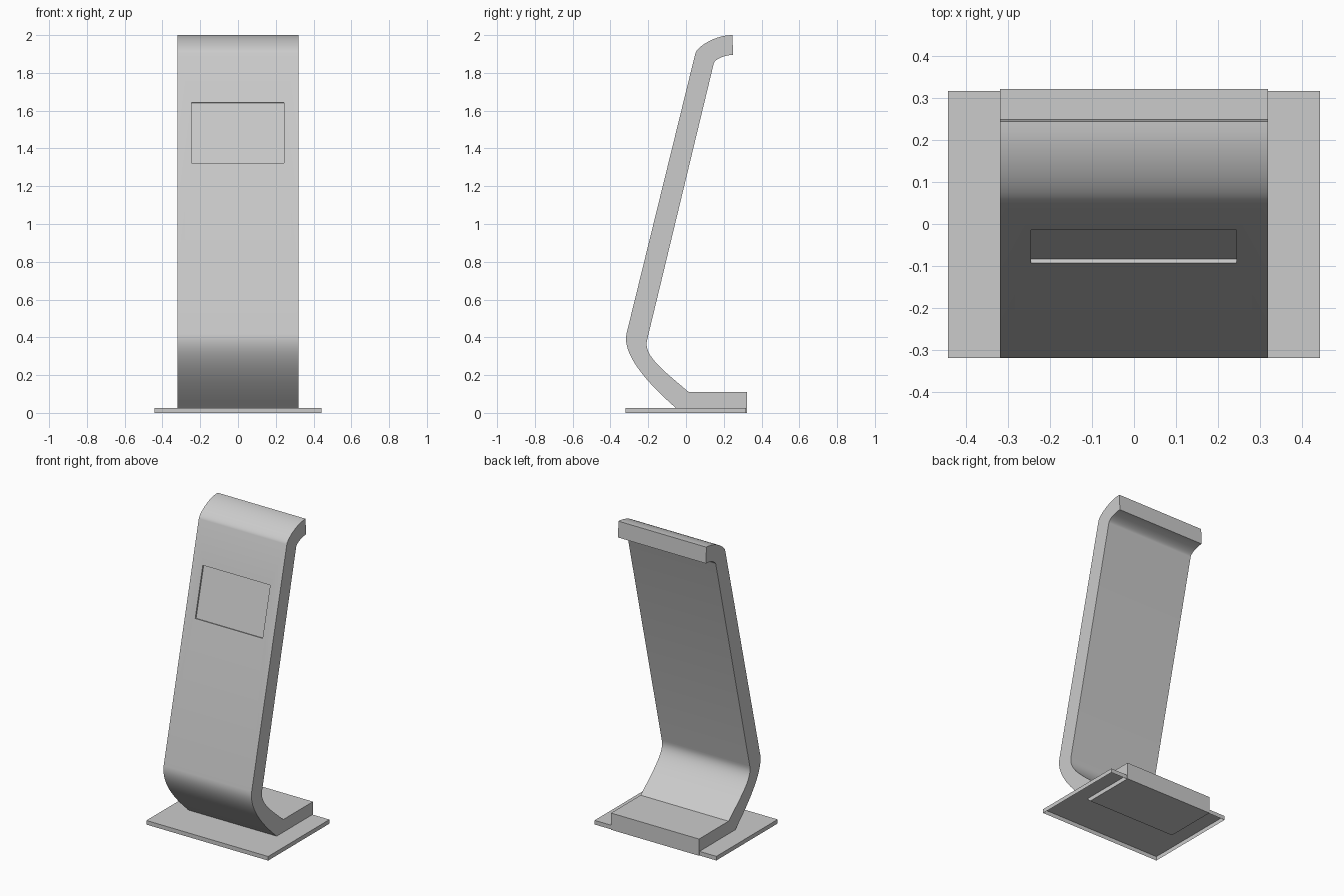
import bpy, bmesh
from mathutils import Vector

if "Cube" in bpy.data.objects:
    bpy.data.objects.remove(bpy.data.objects["Cube"])


def bezier(a, b, c, d, n=14):
    pts = []
    for i in range(n + 1):
        t = i / n
        s = 1 - t
        pts.append(tuple(s**3 * p + 3 * s * s * t * q + 3 * s * t * t * r + t**3 * w
                         for p, q, r, w in zip(a, b, c, d)))
    return pts


def extrude_x(name, profile, x0, x1):
    """Solid from a closed (y, z) profile swept along x."""
    bm = bmesh.new()
    face = bm.faces.new([bm.verts.new((x0, y, z)) for y, z in profile])
    res = bmesh.ops.extrude_face_region(bm, geom=[face], use_keep_orig=True)
    verts = [g for g in res["geom"] if isinstance(g, bmesh.types.BMVert)]
    bmesh.ops.translate(bm, verts=verts, vec=(x1 - x0, 0, 0))
    bmesh.ops.recalc_face_normals(bm, faces=bm.faces[:])
    mesh = bpy.data.meshes.new(name)
    bm.to_mesh(mesh)
    bm.free()
    obj = bpy.data.objects.new(name, mesh)
    bpy.context.collection.objects.link(obj)
    return obj


# Bent slab body: foot, lower bend, leaning panel, hooked top
low_front, high_front = (-0.315, 0.42), (0.05, 1.905)
profile = [(0.322, 0.0), (-0.027, 0.0)]
profile += bezier((-0.055, 0.027), (-0.23, 0.18), (-0.337, 0.32), low_front)
profile += bezier(high_front, (0.057, 1.935), (0.15, 2.0), (0.245, 2.0))
profile += bezier((0.25, 1.895), (0.20, 1.895), (0.152, 1.87), (0.147, 1.85))
profile += bezier((-0.205, 0.39), (-0.228, 0.31), (-0.14, 0.24), (0.015, 0.11))
profile += [(0.322, 0.11)]
body = extrude_x("kiosk_body", profile, -0.32, 0.32)

# Shallow screen recess cut into the leaning front
a, b = Vector(low_front), Vector(high_front)
inward = Vector((b.y - a.y, a.x - b.x)).normalized()
lo, hi = (a.lerp(b, (z - a.y) / (b.y - a.y)) for z in (1.322, 1.642))
corners = [lo - inward * 0.03, lo + inward * 0.01, hi + inward * 0.01, hi - inward * 0.03]
cutter = extrude_x("screen_cutter", [tuple(p) for p in corners], -0.246, 0.244)
cutter.hide_render = True
cut = body.modifiers.new("screen_recess", "BOOLEAN")
cut.operation, cut.solver, cut.object = "DIFFERENCE", "EXACT", cutter
bpy.ops.object.select_all(action="DESELECT")
body.select_set(True)
bpy.context.view_layer.objects.active = body
bpy.ops.object.modifier_apply(modifier=cut.name)
bpy.data.objects.remove(cutter)
bpy.ops.object.shade_smooth_by_angle(angle=0.5)

# Base plate, open underneath
py0, py1 = -0.319, 0.317
plate = extrude_x("base_plate", [(py0, 0), (py1, 0), (py1, 0.027), (py0, 0.027)], -0.443, 0.443)
bm = bmesh.new()
bm.from_mesh(plate.data)
bmesh.ops.delete(bm, geom=[f for f in bm.faces if f.normal.z < -0.9], context="FACES")
bm.to_mesh(plate.data)
bm.free()
